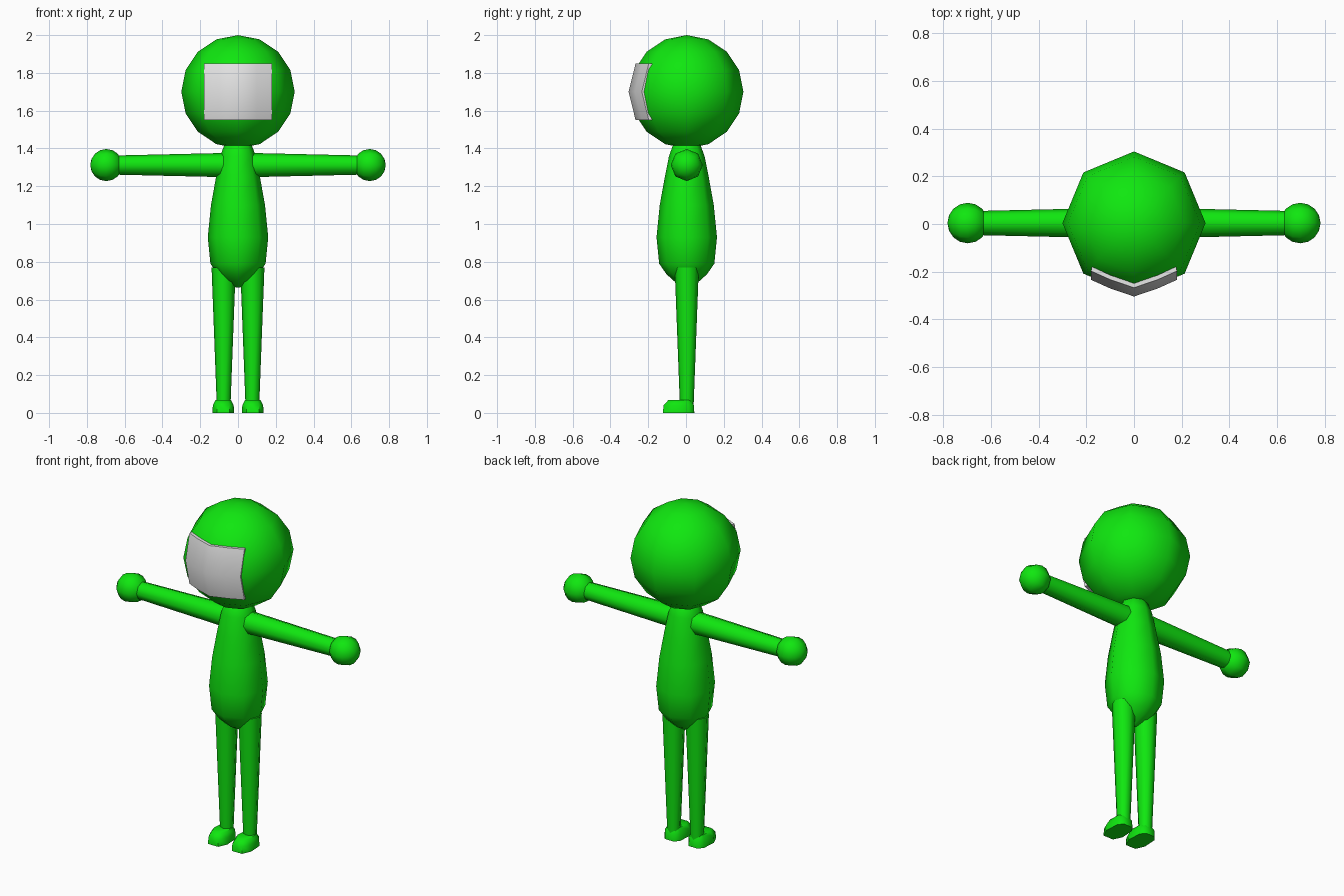
import bpy, bmesh, math
from mathutils import Matrix, Vector

if "Cube" in bpy.data.objects:
    bpy.data.objects.remove(bpy.data.objects["Cube"])

CY = 0.004  # depth of the body axis


def material(name, rgb):
    m = bpy.data.materials.new(name)
    m.diffuse_color = (*rgb, 1)
    m.use_nodes = True
    m.node_tree.nodes["Principled BSDF"].inputs["Base Color"].default_value = m.diffuse_color
    return m


GREEN = material("bright_green", (0.005, 0.8, 0.005))
GREY = material("light_grey", (0.8, 0.8, 0.8))


def finish(name, bm, mat, angle=180):
    bmesh.ops.recalc_face_normals(bm, faces=bm.faces)
    me = bpy.data.meshes.new(name)
    bm.to_mesh(me)
    bm.free()
    me.materials.append(mat)
    ob = bpy.data.objects.new(name, me)
    bpy.context.collection.objects.link(ob)
    bpy.ops.object.select_all(action='DESELECT')
    bpy.context.view_layer.objects.active = ob
    ob.select_set(True)
    if angle >= 180:
        bpy.ops.object.shade_smooth()
    else:
        bpy.ops.object.shade_smooth_by_angle(angle=math.radians(angle))
    return ob


def sphere(name, center, r, matrix=Matrix()):
    bm = bmesh.new()
    bmesh.ops.create_uvsphere(bm, u_segments=8, v_segments=8, radius=r,
                              matrix=Matrix.Translation(center) @ matrix)
    return finish(name, bm, GREEN)


def loft(name, rings, angle=180):
    """Skin a list of equal-length point rings and cap both ends."""
    bm = bmesh.new()
    loops = [[bm.verts.new(p) for p in ring] for ring in rings]
    n = len(loops[0])
    for a, b in zip(loops, loops[1:]):
        for i in range(n):
            j = (i + 1) % n
            bm.faces.new((a[i], a[j], b[j], b[i]))
    bm.faces.new(loops[0])
    bm.faces.new(loops[-1])
    return finish(name, bm, GREEN, angle)


def circle(center, r, axis='Z'):
    pts = []
    for i in range(8):
        c, s = r * math.cos(i * math.pi / 4), r * math.sin(i * math.pi / 4)
        pts.append(Vector(center) + Vector((c, s, 0) if axis == 'Z' else (0, c, s)))
    return pts


# Head
sphere("head", (0, CY, 1.70), 0.30)

# Torso: tapered egg shape
profile = [(0.665, 0.012), (0.70, 0.07), (0.735, 0.108), (0.79, 0.146), (0.93, 0.16),
           (1.10, 0.143), (1.25, 0.116), (1.36, 0.094), (1.42, 0.072), (1.45, 0.03)]
loft("torso", [circle((0, CY, z), r) for z, r in profile])

for side, s in (("right", 1), ("left", -1)):
    # Arm and hand
    loft(side + "_arm", [circle((s * 0.07, CY, 1.312), 0.064, 'X'),
                         circle((s * 0.68, CY, 1.312), 0.05, 'X')], 60)
    sphere(side + "_hand", (s * 0.697, CY, 1.312), 0.085,
           Matrix.Rotation(math.pi / 2, 4, 'Y'))
    # Leg
    x = s * 0.076
    loft(side + "_leg", [circle((x, CY, 0.03), 0.036), circle((x, CY, 0.77), 0.064)], 60)
    # Foot: rounded outline, narrower on top
    outline = [(0.03, 0.044), (0.052, 0.015), (0.057, -0.07), (0.033, -0.122)]
    outline += [(-px, py) for px, py in reversed(outline)]
    rings = []
    for z, k in ((0, 1.0), (0.04, 0.97), (0.068, 0.72)):
        rings.append([(s * 0.078 + px * k, -0.02 + (py + 0.02) * k, z) for px, py in outline])
    loft(side + "_foot", rings, 60)

# Visor: thin curved plate wrapped over the face
bm = bmesh.new()
cols = [(-0.18, 0.07), (-0.10, 0.034), (0, 0), (0.10, 0.034), (0.18, 0.07)]
rows = [(1.55, 0.037), (1.70, 0), (1.85, 0.037)]
front = [[bm.verts.new((x, -0.304 + dx + dz, z)) for x, dx in cols] for z, dz in rows]
back = [[bm.verts.new((x * 0.98, -0.286 + dx + dz, z)) for x, dx in cols] for z, dz in rows]
for grid in (front, back):
    for a, b in zip(grid, grid[1:]):
        for i in range(4):
            bm.faces.new((a[i], a[i + 1], b[i + 1], b[i]))
for r in (0, 2):
    for i in range(4):
        bm.faces.new((front[r][i], front[r][i + 1], back[r][i + 1], back[r][i]))
for c in (0, 4):
    for r in range(2):
        bm.faces.new((front[r][c], front[r + 1][c], back[r + 1][c], back[r][c]))
finish("visor", bm, GREY, 50)
